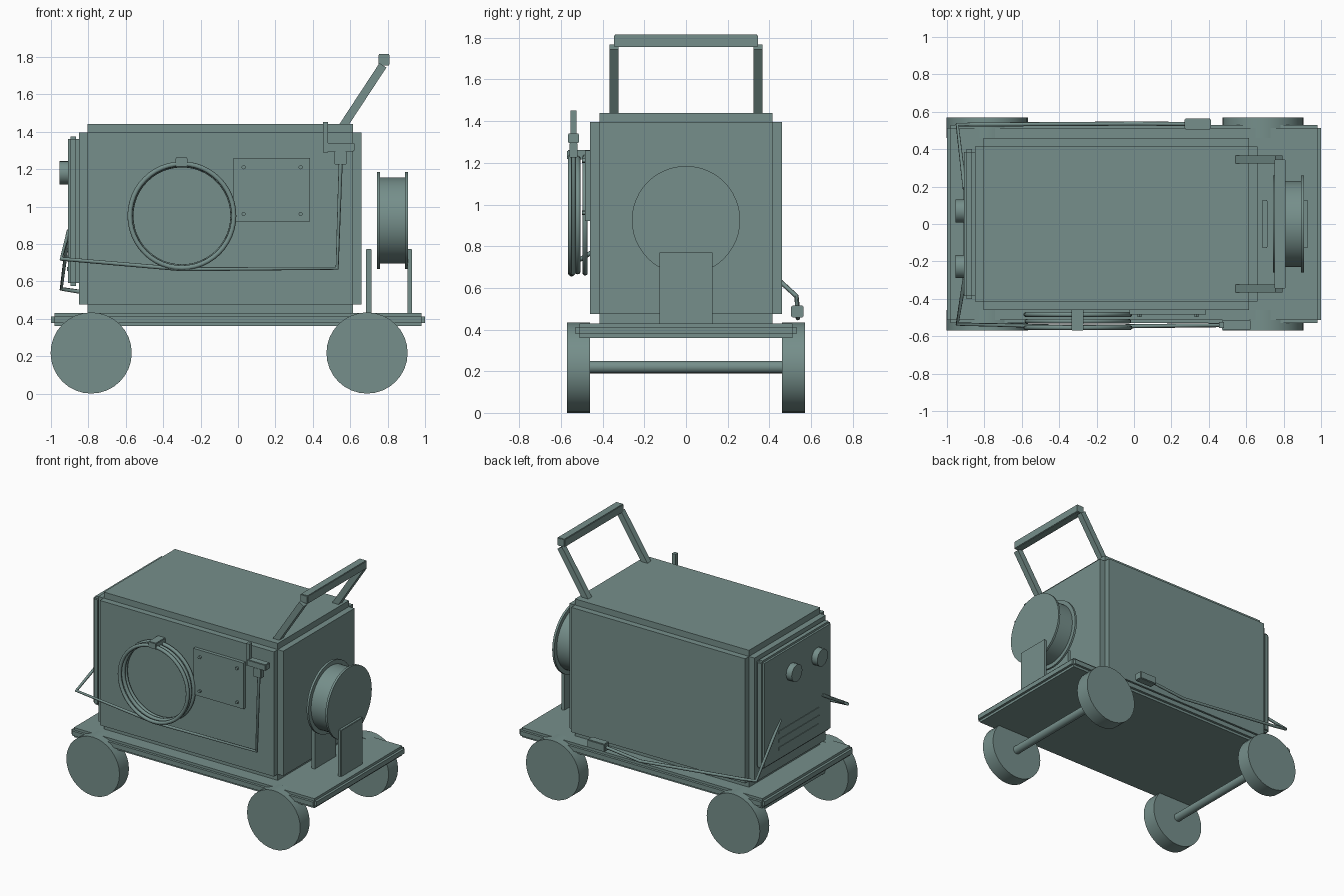
import bpy, bmesh
from math import pi
from mathutils import Vector, Matrix

if "Cube" in bpy.data.objects:
    bpy.data.objects.remove(bpy.data.objects["Cube"])

# One dark green-grey paint for every part
paint = bpy.data.materials.new("green_grey_paint")
paint.diffuse_color = (0.18, 0.275, 0.258, 1)
paint.use_nodes = True
paint.node_tree.nodes["Principled BSDF"].inputs["Base Color"].default_value = paint.diffuse_color


def finish(name, bm, smooth=False):
    me = bpy.data.meshes.new(name)
    bm.to_mesh(me)
    bm.free()
    me.materials.append(paint)
    ob = bpy.data.objects.new(name, me)
    bpy.context.collection.objects.link(ob)
    if smooth:
        bpy.ops.object.select_all(action='DESELECT')
        ob.select_set(True)
        bpy.context.view_layer.objects.active = ob
        bpy.ops.object.shade_smooth_by_angle(angle=pi / 6)
    return ob


def add_box(bm, lo, hi):
    lo, hi = Vector(lo), Vector(hi)
    bmesh.ops.create_cube(bm, size=1, matrix=Matrix.Translation((lo + hi) / 2)
                          @ Matrix.Diagonal((*(hi - lo), 1)))


def box(name, lo, hi, notch=0):
    """Box between two corners; notch cuts square steps along its edges."""
    bm = bmesh.new()
    if notch:
        for axis in range(3):
            n = Vector((notch,) * 3)
            n[axis] = 0
            add_box(bm, Vector(lo) + n, Vector(hi) - n)
    else:
        add_box(bm, lo, hi)
    return finish(name, bm)


def cylinder(name, a, b, r, sides=32):
    a, b = Vector(a), Vector(b)
    d = b - a
    bm = bmesh.new()
    bmesh.ops.create_cone(bm, cap_ends=True, segments=sides, radius1=r, radius2=r,
                          depth=d.length, matrix=Matrix.Translation((a + b) / 2)
                          @ d.to_track_quat('Z', 'Y').to_matrix().to_4x4())
    return finish(name, bm, True)


def cable(name, points, r):
    cu = bpy.data.curves.new(name, 'CURVE')
    cu.dimensions = '3D'
    cu.bevel_depth = r
    cu.bevel_resolution = 2
    cu.use_fill_caps = True
    cu.materials.append(paint)
    sp = cu.splines.new('POLY')
    sp.points.add(len(points) - 1)
    for p, co in zip(sp.points, points):
        p.co = (*co, 1)
    ob = bpy.data.objects.new(name, cu)
    bpy.context.collection.objects.link(ob)
    return ob


# Cart: deck, wheels, axles
box("cart_deck", (-1, -0.53, 0.36), (1, 0.53, 0.43), 0.018)
for end, x in (("rear", -0.785), ("front", 0.69)):
    cylinder(end + "_axle", (x, -0.5, 0.22), (x, 0.5, 0.22), 0.03, 16)
    for side, s in (("right", -1), ("left", 1)):
        cylinder(f"{end}_{side}_wheel", (x, s * 0.46, 0.217), (x, s * 0.57, 0.217), 0.217)

# Machine housing and control panel
box("housing", (-0.85, -0.46, 0.43), (0.66, 0.46, 1.44), 0.045)
box("control_panel", (-0.91, -0.40, 0.575), (-0.85, 0.40, 1.375), 0.015)
for i, y in enumerate((0.07, -0.228)):
    cylinder(f"knob_{i}", (-0.955, y, 1.18), (-0.905, y, 1.18), 0.062, 24)
for i in range(3):
    z = 0.655 + 0.06 * i
    box(f"vent_slat_{i}", (-0.914, -0.25, z), (-0.90, 0.22, z + 0.022))

# Side plate with rivets
box("rating_plate", (-0.025, -0.485, 0.92), (0.385, -0.455, 1.26))
for i, (x, z) in enumerate(((0.03, 1.21), (0.335, 1.21), (0.03, 0.96), (0.335, 0.96))):
    cylinder(f"rivet_{i}", (x, -0.498, z), (x, -0.48, z), 0.011, 12)

# Push handle
for side, y in (("right", -0.345), ("left", 0.345)):
    a, b = Vector((0.555, y, 1.42)), Vector((0.775, y, 1.755))
    arm = box(side + "_handle_arm", (-0.022, -0.022, 0), (0.022, 0.022, (b - a).length))
    arm.location = a
    arm.rotation_euler = (0, (b - a).angle(Vector((0, 0, 1))), 0)
box("handle_grip", (0.75, -0.345, 1.755), (0.81, 0.345, 1.815), 0.004)

# Wire spool and its stands
cylinder("spool_drum", (0.75, 0, 0.925), (0.905, 0, 0.925), 0.23, 48)
for i, x in enumerate((0.742, 0.894)):
    cylinder(f"spool_flange_{i}", (x, 0, 0.925), (x + 0.016, 0, 0.925), 0.26, 48)
for i, (x0, x1) in enumerate(((0.685, 0.715), (0.905, 0.93))):
    box(f"spool_stand_{i}", (x0, -0.127, 0.42), (x1, 0.127, 0.772), 0.003)

# Coiled hose on the side and its hanger
for i, (y, R) in enumerate(((-0.484, 0.278), (-0.519, 0.272), (-0.554, 0.278))):
    bpy.ops.mesh.primitive_torus_add(location=(-0.3, y, 0.95), rotation=(pi / 2, 0, 0),
                                     major_radius=R, minor_radius=0.013,
                                     major_segments=48, minor_segments=10)
    coil = bpy.context.object
    coil.name = f"hose_coil_{i}"
    coil.data.materials.append(paint)
    bpy.ops.object.shade_smooth_by_angle(angle=pi / 3)
box("coil_hanger", (-0.335, -0.57, 1.215), (-0.27, -0.45, 1.262), 0.004)

# Torch lead and electrode holder
cable("torch_lead", [(-0.905, -0.29, 0.87), (-0.945, -0.535, 0.72), (-0.3, -0.55, 0.665),
                     (0.53, -0.54, 0.67), (0.55, -0.54, 1.27)], 0.011)
box("torch_collar", (0.515, -0.56, 1.225), (0.58, -0.52, 1.295), 0.003)
box("torch_body", (0.47, -0.567, 1.295), (0.622, -0.513, 1.34), 0.004)
box("torch_tip", (0.455, -0.555, 1.29), (0.482, -0.525, 1.452))

# Ground lead and clamp
cable("ground_lead", [(-0.905, 0.19, 0.87), (-0.945, 0.53, 0.56), (-0.85, 0.532, 0.545),
                      (0.0, 0.537, 0.455), (0.3, 0.535, 0.485)], 0.011)
box("ground_clamp", (0.27, 0.505, 0.457), (0.412, 0.565, 0.515), 0.005)
